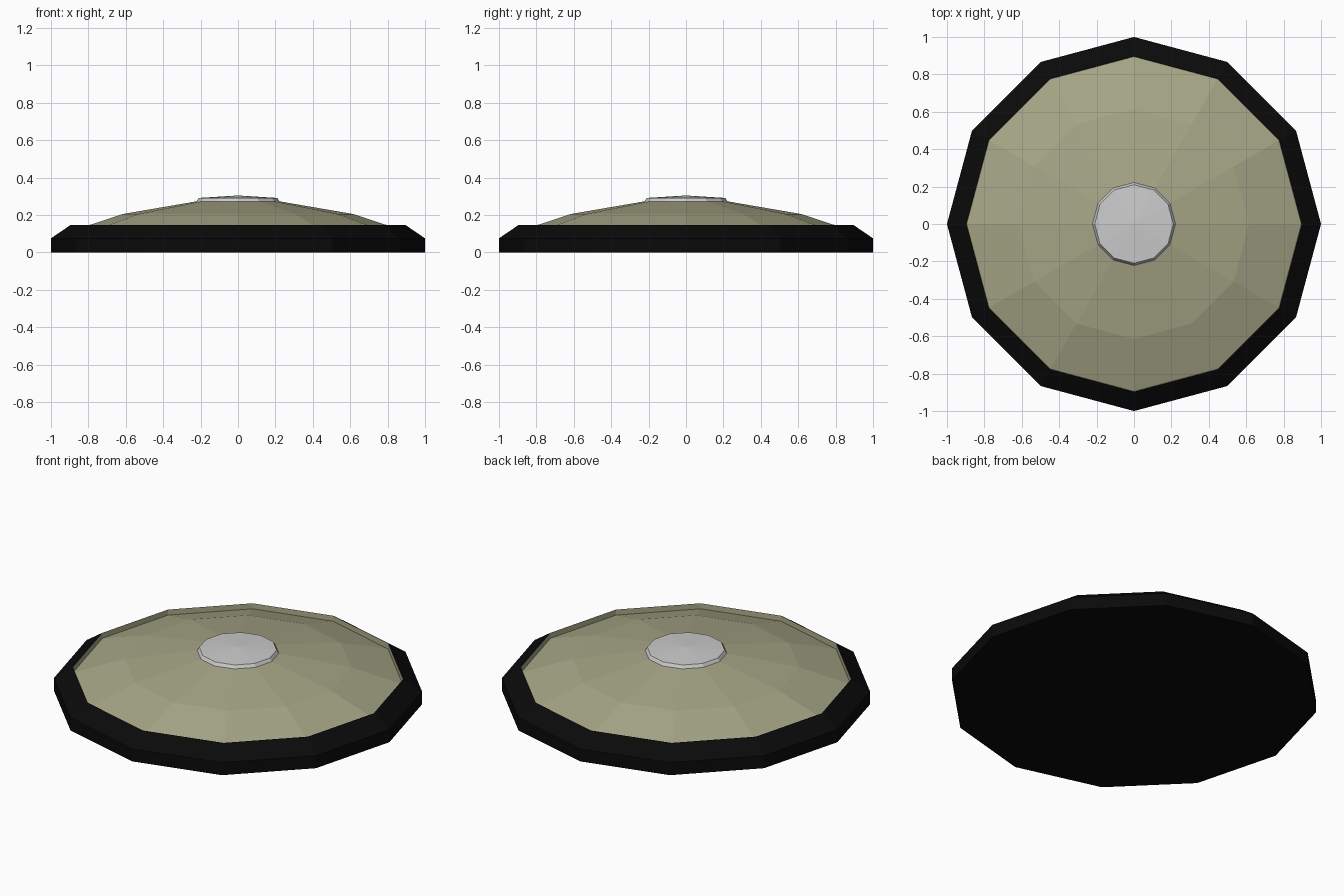
import bpy, bmesh
from math import cos, sin, pi

if "Cube" in bpy.data.objects:
    bpy.data.objects.remove(bpy.data.objects["Cube"])

SIDES = 12

def material(name, rgb):
    m = bpy.data.materials.new(name)
    m.diffuse_color = (*rgb, 1)
    m.use_nodes = True
    m.node_tree.nodes["Principled BSDF"].inputs["Base Color"].default_value = m.diffuse_color
    return m

def lathe(name, profile, mat=None):
    """Spin an (r, z) profile into a flat-faced 12-sided shell; r = 0 closes the shell at a pole."""
    bm = bmesh.new()
    rings = []
    for r, z in profile:
        n = SIDES if r > 0 else 1
        rings.append([bm.verts.new((r * cos(2 * pi * i / SIDES), r * sin(2 * pi * i / SIDES), z))
                      for i in range(n)])
    for a, b in zip(rings, rings[1:]):
        for i in range(SIDES):
            j = (i + 1) % SIDES
            # Counter-clockwise seen from outside for profiles running upwards
            quad = [a[i % len(a)], a[j % len(a)], b[j % len(b)], b[i % len(b)]]
            bm.faces.new(list(dict.fromkeys(quad)))
    mesh = bpy.data.meshes.new(name)
    bm.to_mesh(mesh)
    bm.free()
    obj = bpy.data.objects.new(name, mesh)
    bpy.context.collection.objects.link(obj)
    if mat:
        mesh.materials.append(mat)
    return obj

black = material("black", (0.003, 0.003, 0.003))
khaki = material("khaki", (0.38, 0.38, 0.24))

# Black base: flat underside, straight side and chamfer up to the rim edge
lathe("base_rim", [(0, 0), (1.0, 0), (1.0, 0.075), (0.897, 0.145)], black)

# Khaki dome: drops inside the rim, then rises in two shallow faceted bands
lathe("dome", [(0.897, 0.145), (0.895, 0.113), (0.615, 0.205), (0.22, 0.273)], khaki)

# Grey cap at the centre with a bevelled edge
lathe("centre_cap", [(0.225, 0.268), (0.21, 0.291), (0, 0.304)])
